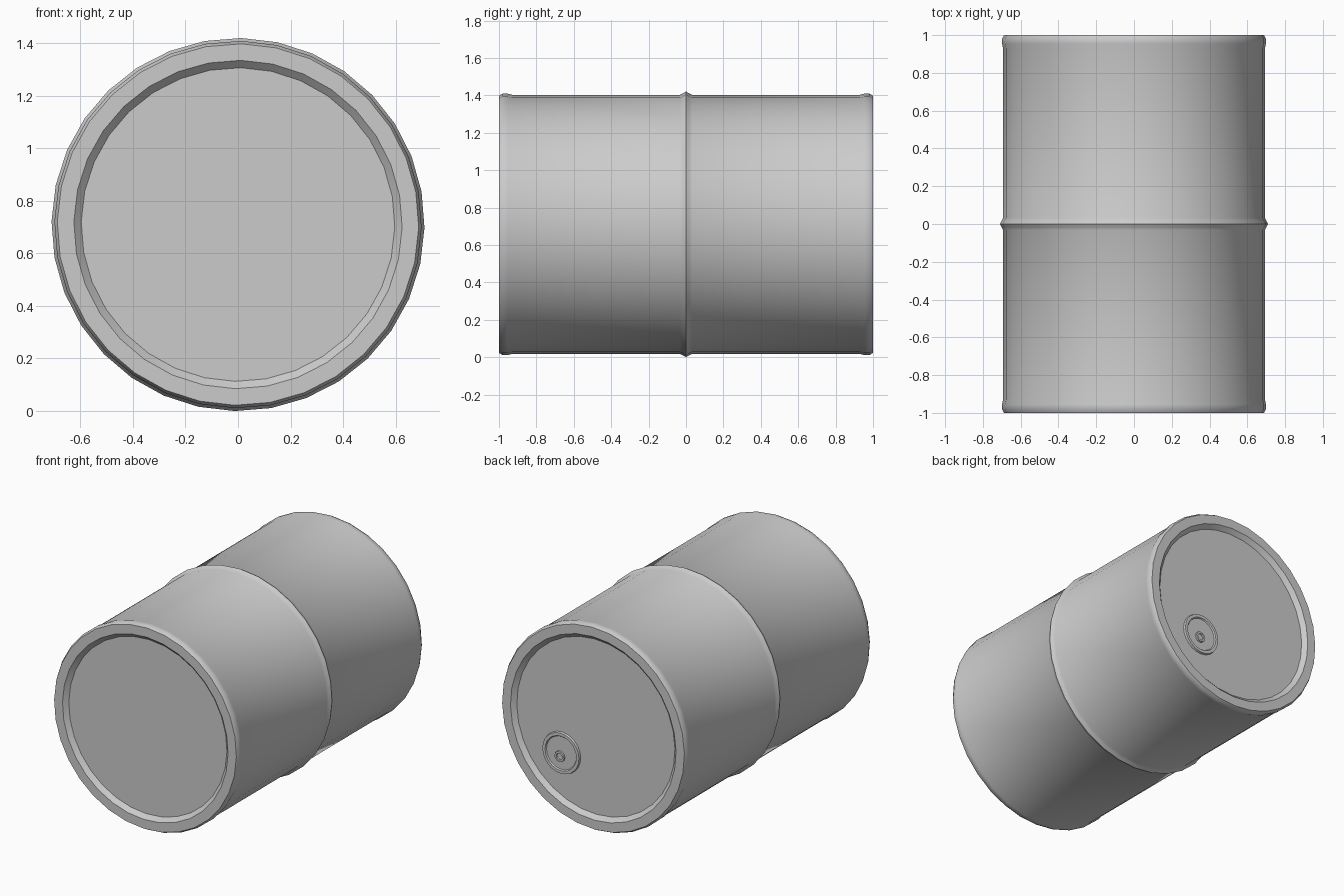
import bpy, bmesh, math

if "Cube" in bpy.data.objects:
    bpy.data.objects.remove(bpy.data.objects["Cube"])

CZ = 0.71      # height of the drum axis
grey = bpy.data.materials.new("light grey")
grey.diffuse_color = (0.6, 0.6, 0.6, 1)
grey.use_nodes = True
grey.node_tree.nodes["Principled BSDF"].inputs["Base Color"].default_value = grey.diffuse_color


def lathe(name, profile, centre, sides, turn=0.0, cap_start=True, cap_end=True):
    """Spin (radius, y) points around a line parallel to the y axis."""
    bm = bmesh.new()
    rings = []
    for r, y in profile:
        ring = []
        for k in range(sides):
            a = 2 * math.pi * k / sides + turn
            ring.append(bm.verts.new((centre[0] + r * math.cos(a), y,
                                      centre[1] + r * math.sin(a))))
        rings.append(ring)
    for lo, hi in zip(rings, rings[1:]):
        for k in range(sides):
            n = (k + 1) % sides
            bm.faces.new((lo[k], lo[n], hi[n], hi[k]))
    if cap_start:
        bm.faces.new(rings[0])
    if cap_end:
        bm.faces.new(rings[-1])
    bmesh.ops.recalc_face_normals(bm, faces=bm.faces)
    me = bpy.data.meshes.new(name)
    bm.to_mesh(me)
    bm.free()
    me.materials.append(grey)
    ob = bpy.data.objects.new(name, me)
    bpy.context.collection.objects.link(ob)
    bpy.ops.object.select_all(action='DESELECT')
    ob.select_set(True)
    bpy.context.view_layer.objects.active = ob
    bpy.ops.object.shade_smooth_by_angle(angle=math.radians(35))
    return ob


# Drum: recessed lids, flat rims, end beads and the middle ridge
half = [(0.597, 0.972), (0.625, 1.0), (0.688, 1.0), (0.699, 0.98),
        (0.699, 0.955), (0.693, 0.93), (0.693, 0.032), (0.70, 0.018)]
profile = [(r, -y) for r, y in half] + [(0.71, 0.0)] + half[::-1]
lathe("drum", profile, (0, CZ), 32, math.radians(-1))

# Filler cap on the back lid: raised ring with a sunken disc
bx, bz = 0.256, CZ - 0.245
lathe("filler_cap", [(0.142, 0.970), (0.138, 0.986), (0.118, 0.986), (0.112, 0.978)],
      (bx, bz), 24)

# Small plug ring in the filler cap
lathe("plug", [(0.038, 0.976), (0.036, 0.988), (0.023, 0.988), (0.021, 0.980)],
      (bx + 0.01, bz - 0.025), 12)
